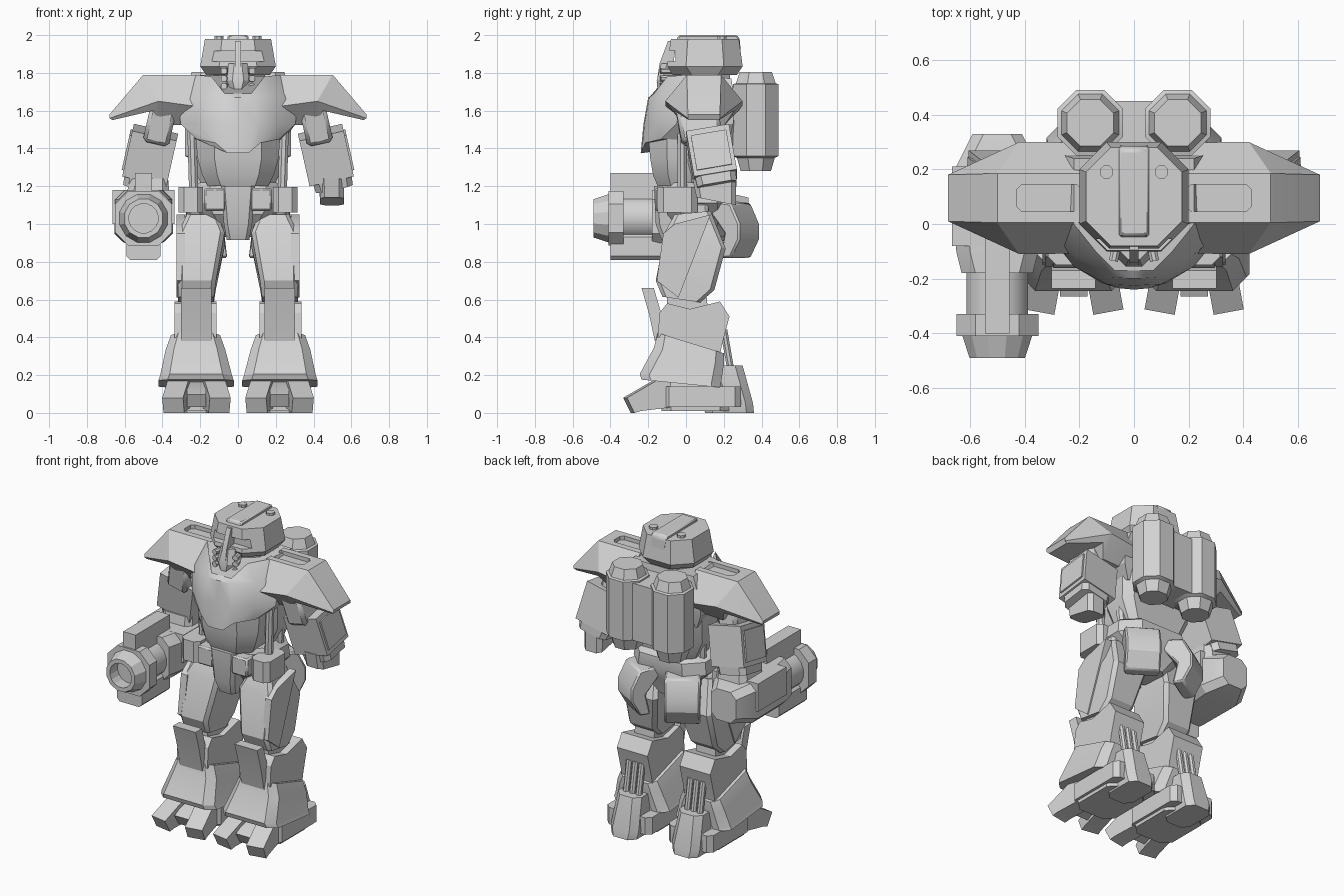
import bpy, bmesh, math
from mathutils import Matrix, Vector

cube = bpy.data.objects.get("Cube")
if cube:
    bpy.data.objects.remove(cube)

grey = bpy.data.materials.new("light_grey")
grey.use_nodes = True
grey.diffuse_color = (.65, .65, .65, 1)
grey.node_tree.nodes["Principled BSDF"].inputs["Base Color"].default_value = (.65, .65, .65, 1)


def finish(name, rings, mirror=False, bevel=0, turn=None, pivot=(0, 0, 0), cutter=None):
    """Skin a list of equal rings, cap the ends, then add the modifiers."""
    bm = bmesh.new()
    rows = [[bm.verts.new(p) for p in r] for r in rings]
    n = len(rows[0])
    for a, b in zip(rows, rows[1:]):
        for i in range(n):
            j = (i + 1) % n
            bm.faces.new((a[i], a[j], b[j], b[i]))
    bm.faces.new(rows[0])
    bm.faces.new(rows[-1])
    bmesh.ops.remove_doubles(bm, verts=bm.verts, dist=.0005)
    bmesh.ops.recalc_face_normals(bm, faces=bm.faces)
    if turn:
        bmesh.ops.rotate(bm, verts=bm.verts, cent=pivot, matrix=turn)
    mesh = bpy.data.meshes.new(name)
    bm.to_mesh(mesh)
    bm.free()
    mesh.materials.append(grey)
    ob = bpy.data.objects.new(name, mesh)
    bpy.context.collection.objects.link(ob)
    if bevel:
        mod = ob.modifiers.new("chamfer", "BEVEL")
        mod.width, mod.segments = bevel, 1
    if cutter:
        mod = ob.modifiers.new("cut", "BOOLEAN")
        mod.object, mod.solver = cutter, "EXACT"
        cutter.hide_render = cutter.hide_viewport = True
    if mirror:
        ob.modifiers.new("mirror", "MIRROR")
    return ob


def solid(name, axis, sections, **kw):
    """Loft chamfered rectangles: (position, u, v, half u, half v, cut, slope along v)."""
    rings = []
    for at, u, v, hu, hv, c, *slope in sections:
        k = slope[0] if slope else 0
        ring = []
        for a, b in ((hu, c - hv), (hu, hv - c), (hu - c, hv), (c - hu, hv),
                     (-hu, hv - c), (-hu, c - hv), (c - hu, -hv), (hu - c, -hv)):
            p = [u + a, v + b]
            p.insert("xyz".index(axis), at + k * b)
            ring.append(p)
        rings.append(ring)
    return finish(name, rings, **kw)


def block(name, x, y, z, **kw):
    """Box from (low, high) ranges."""
    mid, half = (x[0] + x[1]) / 2, (x[1] - x[0]) / 2
    my, hy = (y[0] + y[1]) / 2, (y[1] - y[0]) / 2
    return solid(name, "z", [(h, mid, my, half, hy, 0) for h in z], **kw)


def prism(name, x, profile, **kw):
    """Side profile of (y, z) points pushed across x."""
    return finish(name, [[(h, *p) for p in profile] for h in x], **kw)


def tube(name, start, end, radii, n=12, **kw):
    start, end = Vector(start), Vector(end)
    q = (end - start).to_track_quat("Z", "Y")
    rings = []
    for i, r in enumerate(radii):
        c = start.lerp(end, i / (len(radii) - 1))
        rings.append([c + q @ Vector((r * math.cos(t), r * math.sin(t), 0))
                      for t in (math.tau * (k + .5) / n for k in range(n))])
    return finish(name, rings, **kw)


def spin(axis, angle):
    return Matrix.Rotation(angle, 3, axis)


# Head
visor = block("visor_cutter", (-.165, .165), (-.3, -.055), (1.86, 1.915))
solid("helmet", "z", [(1.79, 0, .1, .17, .17, .1), (1.835, 0, .1, .2, .2, .1),
                      (1.98, 0, .1, .175, .18, .09)], cutter=visor)
prism("helmet_crest", (-.055, .055), [(-.05, 1.97), (-.04, 2), (.27, 2), (.285, 1.98),
                                      (.29, 1.9), (.26, 1.9)], bevel=.008)
tube("helmet_rivet", (.1, .19, 1.97), (.1, .19, 1.995), (.026, .026), 8, mirror=True)
prism("nose_guard", (-.016, .016), [(-.05, 1.97), (-.095, 1.97), (-.14, 1.85), (-.155, 1.75),
                                   (-.08, 1.75)])
solid("muzzle", "z", [(1.7, 0, -.1, .035, .05, .02), (1.76, 0, -.085, .06, .07, .03),
                      (1.85, 0, -.07, .05, .06, .03)])
for z in (1.73, 1.77, 1.81):
    tube("breather_hose", (.06, -.06, z), (.075, -.135, z), (.018, .018), 8, mirror=True)
solid("neck", "z", [(1.68, 0, .09, .15, .15, .07), (1.82, 0, .09, .14, .14, .07)])

# Torso: each row is half a section, from the front middle to the back
rows = [
    [(0, -.17, 1.69), (.07, -.17, 1.69), (.14, -.1, 1.78), (.22, 0, 1.79), (.22, .24, 1.77)],
    [(0, -.2, 1.67), (.08, -.195, 1.67), (.21, -.12, 1.68), (.31, -.03, 1.64), (.28, .26, 1.64)],
    [(0, -.225, 1.53), (.1, -.22, 1.53), (.22, -.155, 1.53), (.305, -.05, 1.53),
     (.28, .25, 1.53)],
    [(0, -.24, 1.375), (.055, -.235, 1.375), (.12, -.215, 1.43), (.22, -.13, 1.45),
     (.24, .23, 1.44)],
]
finish("chest", [r + [(-x, y, z) for x, y, z in reversed(r[1:])] for r in rows])
solid("abdomen", "z", [(1.2, 0, 0, .16, .15, .07), (1.26, 0, 0, .19, .175, .08),
                       (1.35, 0, 0, .215, .19, .09), (1.48, 0, 0, .225, .2, .1)])
solid("back_core", "z", [(1.2, 0, .12, .19, .1, .04), (1.33, 0, .12, .25, .12, .05),
                         (1.55, 0, .12, .26, .14, .05)])
tube("waist_strut", (.235, -.02, 1.17), (.245, -.02, 1.52), (.026, .026), 8, mirror=True)
tube("rear_strut", (.2, .13, 1.17), (.22, .13, 1.5), (.03, .03), 8, mirror=True)

# Backpack
solid("fuel_tank", "z", [(z, .16, .37, r, r, r * .58) for z, r in
      ((1.28, .08), (1.35, .1), (1.36, .12), (1.74, .12), (1.745, .105), (1.805, .085))],
      mirror=True)
block("tank_bridge", (-.1, .1), (.2, .45), (1.36, 1.73))

# Shoulders: front, top, back and underside points at each station
slot = solid("slot_cutter", "z", [(z, .31, .095, .12, .05, .02) for z in (1.765, 1.9)])
rings = []
for xl, wl, zl, xt, wt, zt, xu, wu, zu in (
        (.2, .203, 1.62, .2, .09, 1.79, .2, .1, 1.525),
        (.42, .205, 1.65, .5, .09, 1.79, .41, .11, 1.525),
        (.43, .2, 1.647, .51, .09, 1.78, .45, .16, 1.6),
        (.68, .085, 1.56, .68, .085, 1.58, .665, .08, 1.55)):
    rings.append([(xl, .095 - wl, zl), (xt, .095 - wt, zt), (xt, .095 + wt, zt),
                  (xl, .095 + wl, zl), (xu, .095 + wu, zu), (xu, .095 - wu, zu)])
finish("shoulder_guard", rings, mirror=True, cutter=slot)

# Arms
lean = spin("Y", -.22) @ spin("X", .17)
elbow = (.465, .135, 1.365)
arm = dict(turn=lean, pivot=elbow, mirror=True)
block("upper_arm", (.38, .52), (-.01, .21), (1.45, 1.66), bevel=.02, **arm)
block("forearm", (.345, .585), (.02, .25), (1.24, 1.49), **arm)
block("forearm_panel", (.58, .595), (.04, .23), (1.27, 1.46), **arm)
solid("wrist", "z", [(1.19, .47, .135, .1, .105, .03), (1.25, .47, .135, .105, .11, .03)], **arm)
solid("left_hand", "z", [(1.12, .497, .16, .063, .105, .025, -.2),
                         (1.24, .495, .15, .065, .115, .025)])

# Arm cannon
solid("cannon_cowl", "y", [(y, -.5, 1.04, w, h, c) for y, w, h, c in
      ((-.18, .13, .14, .05), (-.1, .15, .14, .05), (.2, .155, .13, .04), (.33, .09, .1, .04))])
block("cannon_breech", (-.665, -.335), (-.08, .21), (1.0, 1.18))
solid("cannon_wrist", "z", [(1.12, -.48, .13, .12, .12, .04), (1.24, -.47, .13, .1, .1, .03)])
tube("cannon_barrel", (-.5, -.34, 1.03), (-.5, -.16, 1.03), (.115, .115), 16)
solid("cannon_collar", "y", [(y, -.5, 1.03, .15, .145, .07) for y in (-.41, -.33)])
bore = tube("bore_cutter", (-.5, -.6, 1.03), (-.5, -.41, 1.03), (.078, .078), 16)
tube("cannon_muzzle", (-.5, -.49, 1.03), (-.5, -.4, 1.03), (.105, .135), 12, cutter=bore)
block("cannon_top_rail", (-.545, -.455), (-.4, -.05), (1.12, 1.27))
solid("cannon_bottom_rail", "y", [(y, -.5, .88, .09, .07, .02) for y in (-.4, -.11)])

# Hips
solid("pelvis", "z", [(.93, 0, .1, .09, .1, .04), (1.05, 0, .07, .2, .17, .07),
                      (1.11, 0, .08, .26, .185, .1), (1.19, 0, .08, .25, .18, .1),
                      (1.22, 0, .06, .2, .15, .06)])
solid("groin_plate", "z", [(.915, 0, -.06, .06, .07, .02), (1.0, 0, -.08, .075, .08, .02),
                           (1.2, 0, -.09, .09, .08, .02)])
block("front_pouch", (.065, .18), (-.165, -.06), (1.07, 1.19), mirror=True, bevel=.01)
solid("side_pouch", "z", [(z, .25, -.045, .065, .105, .03) for z in (1.06, 1.195)], mirror=True)
prism("rear_flap", (-.105, .105), [(.16, 1.13), (.34, 1.11), (.395, 1), (.395, .92), (.34, .82),
                                   (.27, .82), (.3, .95)], mirror=True,
      turn=spin("Z", -.55), bevel=.01)

# Legs
solid("thigh", "z", [(1.06, .19, .035, .08, .095, .02, .1),
                     (.915, .193, .05, .122, .16, .022, -.28),
                     (.675, .217, -.005, .1, .155, .022, -.16),
                     (.6, .222, -.025, .095, .1, .02, -.15)], mirror=True)
prism("thigh_plate", (.28, .325), [(-.12, .95), (-.06, 1.0), (.13, 1.05), (-.04, .61),
                                   (-.155, .7)], mirror=True)
block("hip_joint", (.13, .26), (-.03, .12), (1.0, 1.12), mirror=True, bevel=.02)
prism("knee_joint", (.15, .29), [(-.1, .7), (.1, .72), (.12, .5), (-.1, .5)], mirror=True)
prism("upper_shin", (.115, .335), [(-.15, .4), (-.14, .53), (-.1, .58), (.02, .55), (.18, .59),
                                   (.23, .51), (.19, .36), (.18, .3)], mirror=True)
prism("knee_guard", (.14, .302), [(-.235, .66), (-.17, .66), (-.135, .54), (-.13, .4),
                                  (-.165, .38), (-.195, .52)], mirror=True)
solid("shin_flare", "z", [(.37, .225, .025, .13, .175, .04, -.31),
                          (.3, .225, .015, .158, .185, .045, -.24),
                          (.18, .222, -.03, .19, .215, .05, -.12),
                          (.155, .222, -.025, .2, .21, .05, -.1)], mirror=True)
for x in (.175, .22, .265):
    tube("ankle_rod", (x, .2, .44), (x, .245, .18), (.02, .02), 8, mirror=True)

# Feet
solid("heel", "z", [(0, .22, .23, .09, .13, .04), (.05, .22, .225, .1, .13, .04),
                    (.25, .22, .2, .085, .1, .04)], mirror=True)
solid("foot", "z", [(.01, .22, .05, .14, .18, .05), (.06, .22, .05, .145, .18, .05),
                    (.2, .22, .03, .12, .16, .05)], mirror=True)
solid("foot_side_plate", "z", [(z, .22, .085, .16, .205, .03) for z in (.03, .14)], mirror=True)
toe = [(-.09, .18), (-.15, .18), (-.325, .08), (-.285, 0), (-.25, .01), (-.08, .03)]
for x, angle in ((.125, -.18), (.315, .18)):
    prism("toe", (x - .056, x + .056), toe, turn=spin("Z", angle), pivot=(x, -.15, 0),
          mirror=True)
prism("middle_toe", (.17, .27), [(y + .06, z * .85 + .03) for y, z in toe], mirror=True)

# Shading
for ob in bpy.context.collection.objects:
    if ob.type == "MESH" and not ob.hide_viewport and grey.name in ob.data.materials:
        ob.select_set(True)
        bpy.context.view_layer.objects.active = ob
bpy.ops.object.shade_smooth_by_angle(angle=math.radians(28))
